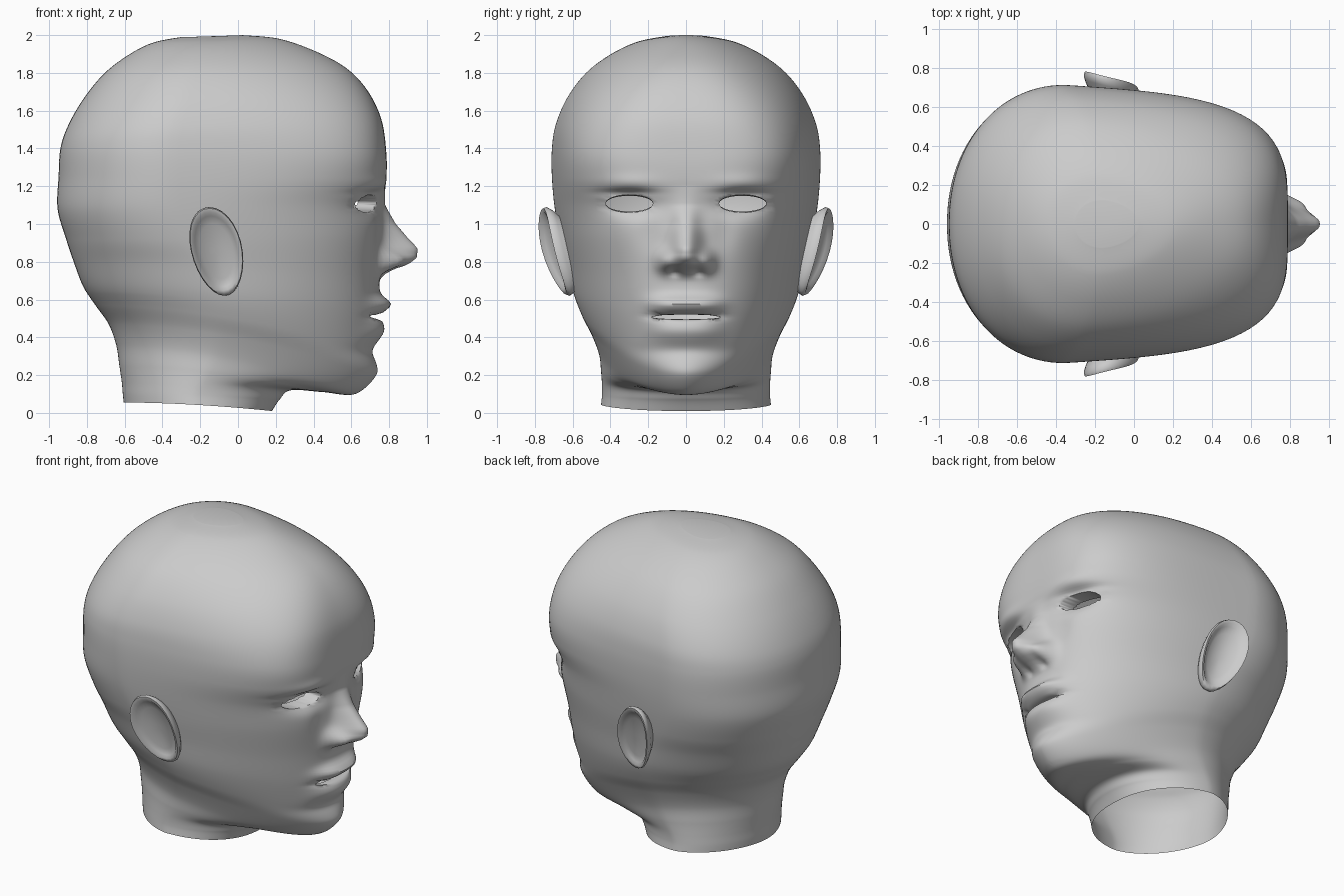
import bpy, bmesh, math
from math import sin, cos, pi, exp
from mathutils import Vector

cube = bpy.data.objects.get("Cube")
if cube:
    bpy.data.objects.remove(cube, do_unlink=True)

skin = bpy.data.materials.new("plain grey")
skin.use_nodes = True
GREY = (0.6, 0.6, 0.6, 1)
skin.diffuse_color = GREY
skin.node_tree.nodes["Principled BSDF"].inputs["Base Color"].default_value = GREY

# Loft sections from crown to neck:
# front x, front z, back x, back z, half width, x of widest point, front squareness
SECTIONS = [
    (.02, 2, -.3, 1.99, .12, -.16, 2),
    (.22, 1.98, -.45, 1.96, .26, -.18, 2),
    (.42, 1.91, -.58, 1.895, .4, -.2, 2.2),
    (.58, 1.82, -.71, 1.795, .53, -.24, 2.4),
    (.69, 1.7, -.82, 1.66, .63, -.28, 2.8),
    (.76, 1.55, -.9, 1.52, .69, -.33, 3.3),
    (.785, 1.38, -.94, 1.4, .71, -.35, 3.7),
    (.785, 1.24, -.95, 1.25, .71, -.35, 3.5),
    (.765, 1.1, -.955, 1.08, .695, -.34, 3),
    (.765, .92, -.91, .92, .665, -.28, 2.7),
    (.75, .72, -.87, .8, .63, -.2, 2.4),
    (.745, .5, -.82, .67, .595, -.13, 2.1),
    (.725, .32, -.755, .57, .55, -.1, 1.95),
    (.72, .2, -.685, .47, .5, -.1, 1.85),
    (.62, .1, -.645, .36, .46, -.12, 1.85),
    (.45, .11, -.628, .25, .45, -.16, 2),
    (.28, .12, -.615, .16, .445, -.2, 2.1),
    (.22, .07, -.61, .1, .445, -.22, 2.2),
    (.18, .01, -.605, .055, .45, -.22, 2.3),
]
STEPS, HALF = 14, 70
# Ridge of the nose: z, height above the face, half width
NOSE = [(1.2, 0, .07), (1.1, .015, .07), (1, .07, .07), (.93, .13, .075),
        (.87, .19, .08), (.82, .188, .085), (.785, .145, .09), (.76, .07, .1),
        (.73, .02, .1), (.7, 0, .1)]


def bump(d, size):
    return exp(-(d / size) ** 2)


def spline(keys, i, t):
    p, q, r, s = (keys[min(max(i + k, 0), len(keys) - 1)] for k in (-1, 0, 1, 2))
    return [b + .5 * t * (c - a + t * (2*a - 5*b + 4*c - d + t * (3*(b - c) + d - a)))
            for a, b, c, d in zip(p, q, r, s)]


def relief(y, z):
    """Forward displacement of the face."""
    a = abs(y)
    d = -.055 * bump(a - .28, .13) * bump(z - 1.1, .06)        # eye sockets
    d -= .025 * bump(a - .32, .13) * bump(z - 1.165, .02)      # lid creases
    d += .012 * bump(a - .3, .14) * bump(z - 1.22, .04)        # brows
    d -= .012 * bump(a - .2, .06) * bump(z - .95, .1)          # beside the nose
    d += .08 * bump(a - .11, .045) * bump(z - .805, .055)      # nostril wings
    d -= .03 * bump(a - .065, .03) * bump(z - .745, .02)       # nostrils
    for (z1, h1, w1), (z0, h0, w0) in zip(NOSE, NOSE[1:]):     # nose ridge
        if z0 < z <= z1:
            t = (z - z0) / (z1 - z0)
            d += (h0 + t * (h1 - h0)) * exp(-(a / (w0 + t * (w1 - w0))) ** 2.4)
    mouth = exp(-(a / .19) ** 4)
    d += mouth * (.062 * bump(z - .575, .042) + .035 * bump(z - .44, .06))
    d -= mouth * .03 * bump(z - .51, .014)
    d -= .015 * bump(a, .2) * bump(z - .33, .04)
    d += .012 * bump(a, .14) * bump(z - .21, .06)              # chin
    return d


def section_ring(key):
    fx, fz, bx, bz, w, mid, nf = key
    nb = min(2.1, 1.78 + .5 * bz)
    ring = []
    for k in range(2 * HALF):
        u = k / HALF if k <= HALF else k / HALF - 2
        t = math.copysign(pi * abs(u) ** 1.4, u)
        c, s = cos(t), sin(t)
        n = nf if c > 0 else nb
        r = (abs(c) ** n + abs(s) ** n) ** (-1 / n)
        x = mid + r * c * (fx - mid if c > 0 else mid - bx)
        y = w * r * s * (1 - .11 * max(0, r * c))
        along = max(0, (x - bx) / (fx - bx))
        z = bz + (fz - bz) * along ** 1.8
        if x > .4 and z > .12:
            x += relief(y, z) * min(1, (x - .4) / .15)
        ring.append((x, y, z))
    return ring


def skin_rings(bm, rings):
    loops = [[bm.verts.new(p) for p in ring] for ring in rings]
    for a, b in zip(loops, loops[1:]):
        for k in range(len(a)):
            j = (k + 1) % len(a)
            bm.faces.new((a[k], a[j], b[j], b[k]))
    return loops


def cut_opening(bm, cy, cz, ry, rz, depth):
    """Open an almond hole in the face and turn its rim inwards."""
    def offset(p):
        return Vector(((p.y - cy) / ry, (p.z - cz) / rz))
    gone = [f for f in bm.faces
            if f.calc_center_median().x > .4 and offset(f.calc_center_median()).length < 1]
    border = {e for f in gone for e in f.edges}
    bmesh.ops.delete(bm, geom=gone, context='FACES')
    rim = [e for e in border if e.is_valid and e.is_boundary]
    for v in {v for e in rim for v in e.verts}:
        o = offset(v.co).normalized()
        v.co.y, v.co.z = cy + o.x * ry, cz + o.y * rz
    out = bmesh.ops.extrude_edge_only(bm, edges=rim)["geom"]
    for v in out:
        if isinstance(v, bmesh.types.BMVert):
            v.co.x -= depth
            v.co.z += (cz - v.co.z) * .12


def finish(bm, name, angle):
    bmesh.ops.recalc_face_normals(bm, faces=bm.faces)
    mesh = bpy.data.meshes.new(name)
    bm.to_mesh(mesh)
    bm.free()
    mesh.materials.append(skin)
    ob = bpy.data.objects.new(name, mesh)
    bpy.context.collection.objects.link(ob)
    bpy.ops.object.select_all(action='DESELECT')
    ob.select_set(True)
    bpy.context.view_layer.objects.active = ob
    bpy.ops.object.shade_smooth_by_angle(angle=math.radians(angle))


# Head and neck, open at the neck, eyes and mouth
bm = bmesh.new()
keys = [spline(SECTIONS, i, t / STEPS)
        for i in range(len(SECTIONS) - 1) for t in range(STEPS)] + [SECTIONS[-1]]
loops = skin_rings(bm, [section_ring(k) for k in keys])
bm.faces.new(loops[0])
for side in (1, -1):
    cut_opening(bm, side * .3, 1.108, .125, .047, .1)
cut_opening(bm, 0, .508, .185, .014, .03)
finish(bm, "head", 50)

# Ears: root, outer rim, rolled edge, bowl
EAR = [(.7, -.1), (.93, -.04), (1, -.01), (.97, .008), (.88, .004),
       (.8, -.015), (.62, -.03), (.35, -.045), (.1, -.05)]


def ear_ring(scale, lift, side):
    ring = []
    for k in range(28):
        t = 2 * pi * k / 28
        dz = .235 * scale * sin(t)
        dx = .137 * scale * cos(t) * (1 + .08 * sin(t)) - .17 * dz
        y = .72 + .22 * dz - .6 * dz * dz - .25 * dx + lift
        ring.append((dx - .112, side * y, .855 + dz))
    return ring


for name, side in (("left_ear", 1), ("right_ear", -1)):
    bm = bmesh.new()
    loops = skin_rings(bm, [ear_ring(s, h, side) for s, h in EAR])
    bm.faces.new(loops[-1])
    finish(bm, name, 60)
